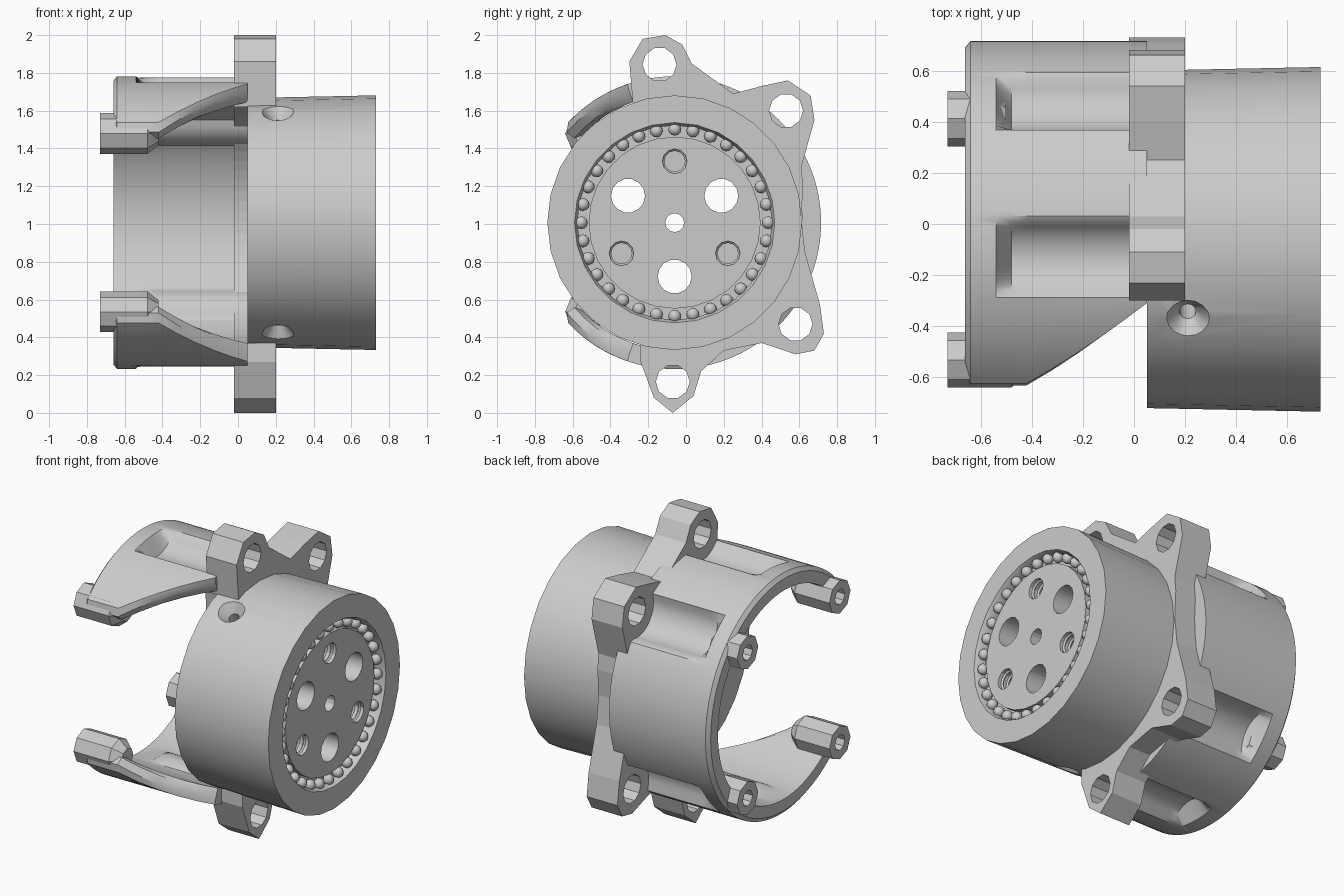
import bpy, bmesh, math
from mathutils import Vector

if "Cube" in bpy.data.objects:
    bpy.data.objects.remove(bpy.data.objects["Cube"], do_unlink=True)

CY, CZ = -0.06, 1.007      # main axis, running along x
GREY = (0.6, 0.6, 0.6, 1.0)
mat = bpy.data.materials.new("plain grey")
mat.use_nodes = True
mat.diffuse_color = GREY
mat.node_tree.nodes["Principled BSDF"].inputs["Base Color"].default_value = GREY


def finish(name, bm):
    bmesh.ops.remove_doubles(bm, verts=bm.verts, dist=1e-5)
    bmesh.ops.recalc_face_normals(bm, faces=bm.faces)
    me = bpy.data.meshes.new(name)
    bm.to_mesh(me)
    bm.free()
    me.materials.append(mat)
    ob = bpy.data.objects.new(name, me)
    bpy.context.collection.objects.link(ob)
    return ob


def activate(ob):
    bpy.ops.object.select_all(action='DESELECT')
    ob.select_set(True)
    bpy.context.view_layer.objects.active = ob


def smooth(ob, angle=30):
    activate(ob)
    bpy.ops.object.shade_smooth_by_angle(angle=math.radians(angle))


def lathe(name, profile, y=0.0, z=0.0, segs=24):
    """Revolve a closed (x, radius) profile round an axis parallel to x."""
    bm = bmesh.new()
    rings = []
    for s in range(segs):
        a = 2 * math.pi * s / segs
        rings.append([bm.verts.new((x, r * math.cos(a), r * math.sin(a))) for x, r in profile])
    n = len(profile)
    for s in range(segs):
        p, q = rings[s], rings[(s + 1) % segs]
        for i in range(n):
            j = (i + 1) % n
            if profile[i][1] == 0 and profile[j][1] == 0:
                continue
            if profile[i][1] == 0:
                bm.faces.new((p[i], p[j], q[j]))
            elif profile[j][1] == 0:
                bm.faces.new((p[i], p[j], q[i]))
            else:
                bm.faces.new((p[i], p[j], q[j], q[i]))
    ob = finish(name, bm)
    ob.location = (0, y, z)
    return ob


def rod(x0, x1, r, y, z, segs=12):
    return lathe("cutter", [(x0, 0), (x0, r), (x1, r), (x1, 0)], y, z, segs)


def cut(ob, cutter):
    cutter.hide_render = True
    mod = ob.modifiers.new("cut", 'BOOLEAN')
    mod.operation = 'DIFFERENCE'
    mod.solver = 'EXACT'
    mod.object = cutter
    activate(ob)
    bpy.ops.object.modifier_apply(modifier=mod.name)
    bpy.data.objects.remove(cutter, do_unlink=True)


def polar(dist, deg):
    a = math.radians(deg)
    return CY + dist * math.cos(a), CZ + dist * math.sin(a)


# Drum with a bearing groove in its outer face
drum = lathe("drum", [(0.05, 0), (0.05, 0.66), (0.73, 0.674), (0.73, 0.53), (0.70, 0.515),
                      (0.66, 0.515), (0.66, 0.455), (0.70, 0.455), (0.70, 0)], CY, CZ, 28)
cut(drum, rod(0, 0.8, 0.05, *polar(0, 0)))
for k in range(3):
    cut(drum, rod(0, 0.8, 0.09, *polar(0.285, 30 + 120 * k), 14))
    cut(drum, rod(0.54, 0.8, 0.065, *polar(0.325, 90 + 120 * k)))

# Countersunk screw holes in the drum wall
for deg in (118, -118):
    sink = lathe("cutter", [(0.45, 0), (0.45, 0.032), (0.6, 0.032), (0.68, 0.1), (0.68, 0)], CY, CZ, 16)
    a = math.radians(deg)
    sink.rotation_euler = Vector((0, math.cos(a), math.sin(a))).to_track_quat('X', 'Z').to_euler()
    sink.location.x = 0.21
    cut(drum, sink)
smooth(drum)

# Thread ridges inside the three small holes
for k in range(3):
    for t in range(3):
        x = 0.58 + 0.04 * t
        lathe("thread_ridge", [(x, 0.066), (x + 0.01, 0.055), (x + 0.02, 0.066)],
              *polar(0.325, 90 + 120 * k), 12)

# Bearing balls
bm = bmesh.new()
for k in range(32):
    y, z = polar(0.495, k * 360 / 32)
    res = bmesh.ops.create_uvsphere(bm, u_segments=10, v_segments=6, radius=0.034)
    bmesh.ops.translate(bm, verts=res["verts"], vec=(0.69, y, z))
smooth(finish("bearing_balls", bm), 60)

# Flange: a C-shaped plate with four bolt lugs
LUGS = [(-0.14, 1.845), (0.53, 1.6), (0.58, 0.47), (-0.07, 0.165)]
outline = [(-0.28, 1.62), (-0.30, 1.86), (-0.23, 1.98), (-0.11, 2.0), (-0.02, 1.95), (0.03, 1.85),
           (0.25, 1.69), (0.40, 1.73), (0.54, 1.76), (0.66, 1.68), (0.68, 1.55), (0.61, 1.3),
           (0.62, 1.2), (0.61, 1.03), (0.63, 0.85), (0.71, 0.57), (0.73, 0.42), (0.68, 0.33),
           (0.58, 0.31), (0.4, 0.37), (0.2, 0.33), (0.08, 0.22), (0.04, 0.09), (-0.07, 0.0),
           (-0.17, 0.08), (-0.24, 0.27), (-0.24, 0.37)]
outline += [polar(0.655, d) for d in range(-100, 106, 5)]
bm = bmesh.new()
face = bm.faces.new([bm.verts.new((-0.02, y, z)) for y, z in outline])
ext = bmesh.ops.extrude_face_region(bm, geom=[face])
bmesh.ops.translate(bm, verts=[v for v in ext["geom"] if isinstance(v, bmesh.types.BMVert)],
                    vec=(0.22, 0, 0))
bmesh.ops.recalc_face_normals(bm, faces=bm.faces)
bmesh.ops.triangulate(bm, faces=[f for f in bm.faces if len(f.verts) > 4])
flange = finish("flange", bm)
for y, z in LUGS:
    cut(flange, rod(-0.1, 0.3, 0.09, y, z, 10))

# Open rear shell, dented where the bolts need clearance
ROWS = [-0.66, -0.64, -0.54, -0.48, -0.42, -0.32, -0.22, -0.12, -0.03, 0.05]
CORE, ARM = 72, 10          # half the columns of the full-length part, columns of each arm


def shell_radius(x, a):
    r = 0.75 if x < -0.65 else 0.775
    if x < -0.5:
        return r
    for y, z in LUGS:
        dy, dz = y - CY, z - CZ
        d, off = math.hypot(dy, dz), a - math.atan2(dz, dy)
        root = 0.17 ** 2 - (d * math.sin(off)) ** 2
        if root > 0 and abs(off) < 1:
            r = min(r, d * math.cos(off) - math.sqrt(root))
    return r


bm = bmesh.new()
columns = []
for s in range(-CORE - ARM, CORE + ARM + 1):
    outer, inner = [], []
    out = max(0, abs(s) - CORE) / ARM
    for x in ROWS:
        edge = 140 - 31 * max(0, (x + 0.42) / 0.47)
        deg = min(abs(s), CORE) * 107 / CORE + out * (edge - 107)
        a = math.copysign(math.radians(deg), s)
        ro = shell_radius(x, a) - (0.03 if out == 1 else 0)
        ri = min(0.675, ro - 0.03) + (0.02 if out == 1 else 0)
        for r, col in ((ro, outer), (ri, inner)):
            col.append(bm.verts.new((x, CY + r * math.cos(a), CZ + r * math.sin(a))))
    columns.append(outer + inner[::-1])
n = len(columns[0])
for p, q in zip(columns, columns[1:]):
    for i in range(n):
        j = (i + 1) % n
        bm.faces.new((p[i], p[j], q[j], q[i]))
for col in (columns[0], columns[-1]):
    for i in range(len(ROWS) - 1):
        bm.faces.new((col[i], col[i + 1], col[n - 2 - i], col[n - 1 - i]))
smooth(finish("rear_shell", bm), 35)

# Screw bosses on the shell's rear rim
for deg in (45, 135, 225, 315):
    y, z = polar(0.667, deg)
    end = -0.42 if 90 < deg < 270 else -0.5
    lathe("rim_boss", [(-0.60, 0), (-0.60, 0.05), (-0.73, 0.05), (-0.73, 0.108),
                       (end - 0.06, 0.108), (end, 0.06), (end, 0)], y, z, 8)
